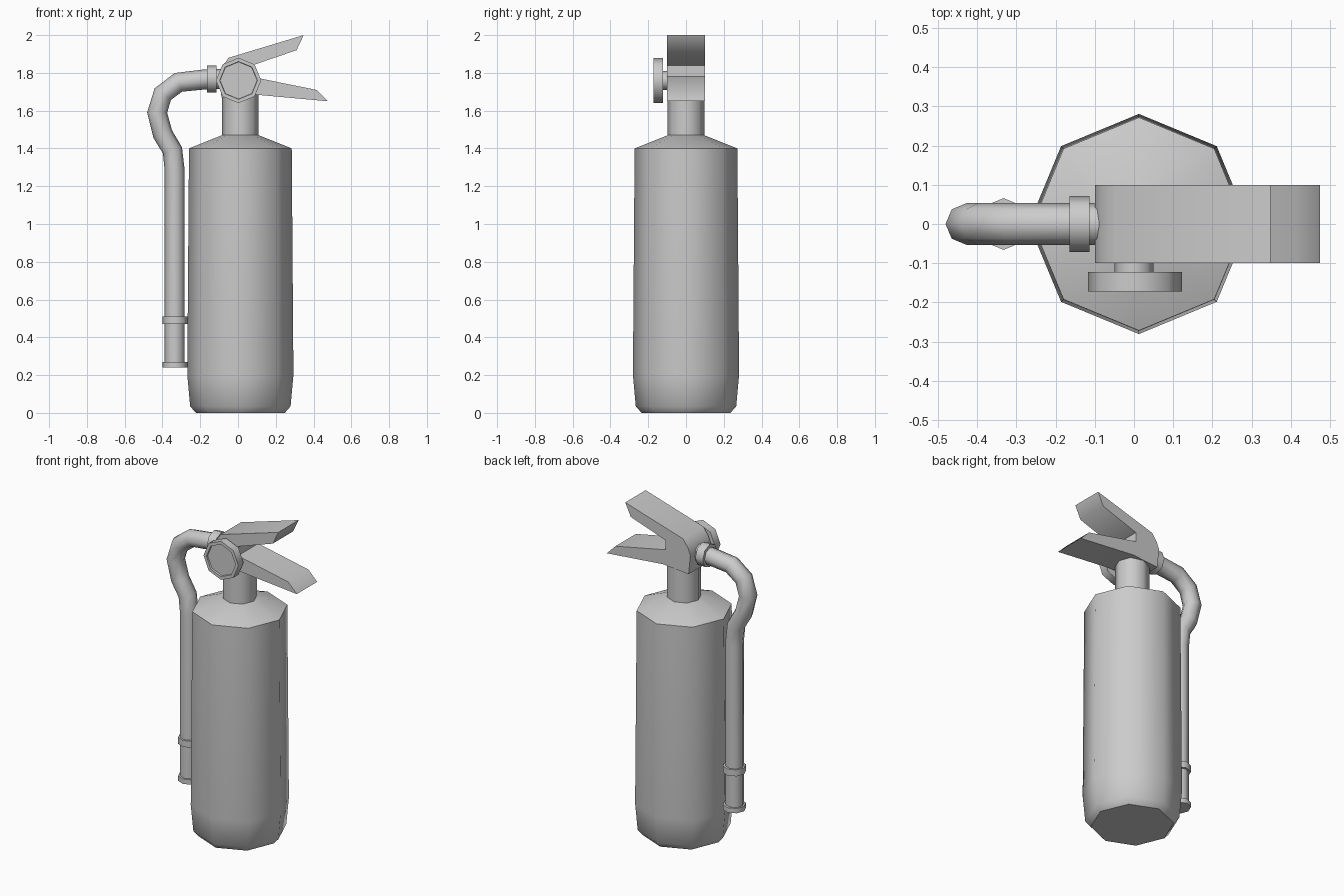
import bpy, bmesh, math
from mathutils import Vector

if "Cube" in bpy.data.objects:
    bpy.data.objects.remove(bpy.data.objects["Cube"])

SIDES = 8


def finish(name, bm):
    bmesh.ops.recalc_face_normals(bm, faces=bm.faces)
    mesh = bpy.data.meshes.new(name)
    bm.to_mesh(mesh)
    bm.free()
    obj = bpy.data.objects.new(name, mesh)
    bpy.context.collection.objects.link(obj)
    bpy.ops.object.select_all(action='DESELECT')
    obj.select_set(True)
    bpy.context.view_layer.objects.active = obj
    bpy.ops.object.shade_smooth_by_angle(angle=math.radians(50))
    return obj


def loft(name, rings):
    """Capped octagonal tube through rings of (centre, radius, axis)."""
    bm = bmesh.new()
    loops = []
    for centre, r, axis in rings:
        t = Vector(axis).normalized()
        u = Vector((1, 0, 0)) if abs(t.y) > 0.9 else Vector((0, 1, 0))
        v = t.cross(u)
        angles = [math.tau * i / SIDES for i in range(SIDES)]
        loops.append([bm.verts.new(Vector(centre) + r * (math.cos(a) * u + math.sin(a) * v))
                      for a in angles])
    for a, b in zip(loops, loops[1:]):
        for i in range(SIDES):
            j = (i + 1) % SIDES
            bm.faces.new((a[i], a[j], b[j], b[i]))
    bm.faces.new(loops[0])
    bm.faces.new(loops[-1])
    return finish(name, bm)


def lathe(name, origin, axis, profile):
    """Straight octagonal part from (distance along axis, radius) pairs."""
    o, d = Vector(origin), Vector(axis)
    return loft(name, [(o + d * s, r, d) for s, r in profile])


UP, RIGHT, FRONT = (0, 0, 1), (1, 0, 0), (0, -1, 0)

# Tank with tapered base and sloped shoulder, then the neck
lathe("tank", (0.0125, 0, 0), UP,
      [(0, 0.235), (0.035, 0.266), (0.2, 0.281), (1.40, 0.272), (1.47, 0.097)])
lathe("neck", (0.0125, 0, 0), UP, [(1.46, 0.097), (1.70, 0.097)])

# Valve head with both squeeze levers, one extruded side profile
profile = [(-0.088, 1.67), (0.09, 1.685), (0.475, 1.65), (0.415, 1.71),
           (0.07, 1.78), (0.07, 1.838), (0.31, 1.92), (0.348, 2.0),
           (-0.05, 1.88), (-0.085, 1.83), (-0.1, 1.79)]
bm = bmesh.new()
face = bm.faces.new([bm.verts.new((x, -0.1, z)) for x, z in profile])
ext = bmesh.ops.extrude_face_region(bm, geom=[face])
bmesh.ops.translate(bm, vec=(0, 0.2, 0),
                    verts=[g for g in ext["geom"] if isinstance(g, bmesh.types.BMVert)])
finish("valve_head_and_levers", bm)

# Pressure gauge on the front, with a slightly recessed dial
lathe("gauge_stem", (0, 0, 1.76), FRONT, [(0.09, 0.05), (0.13, 0.05)])
lathe("gauge", (0.003, 0, 1.76), FRONT,
      [(0.122, 0.12), (0.172, 0.12), (0.172, 0.1), (0.162, 0.098)])

# Hose: sweep along a path in the xz plane
path = [(-0.08, 1.768), (-0.18, 1.765), (-0.315, 1.75), (-0.398, 1.688),
        (-0.428, 1.59), (-0.398, 1.475), (-0.347, 1.39), (-0.335, 1.28), (-0.335, 0.25)]
pts = [Vector((x, 0, z)) for x, z in path]
rings = []
for i, p in enumerate(pts):
    before = (p - pts[i - 1]).normalized() if i else Vector()
    after = (pts[i + 1] - p).normalized() if i < len(pts) - 1 else Vector()
    rings.append((p, 0.053, before + after))
loft("hose", rings)

# Collars on the hose
lathe("valve_collar", (-0.165, 0, 1.768), RIGHT, [(0, 0.071), (0.052, 0.071)])
for name, z, h in (("nozzle_collar", 0.47, 0.04), ("nozzle_tip", 0.24, 0.03)):
    lathe(name, (-0.333, 0, z), UP, [(0, 0.066), (h, 0.066)])
